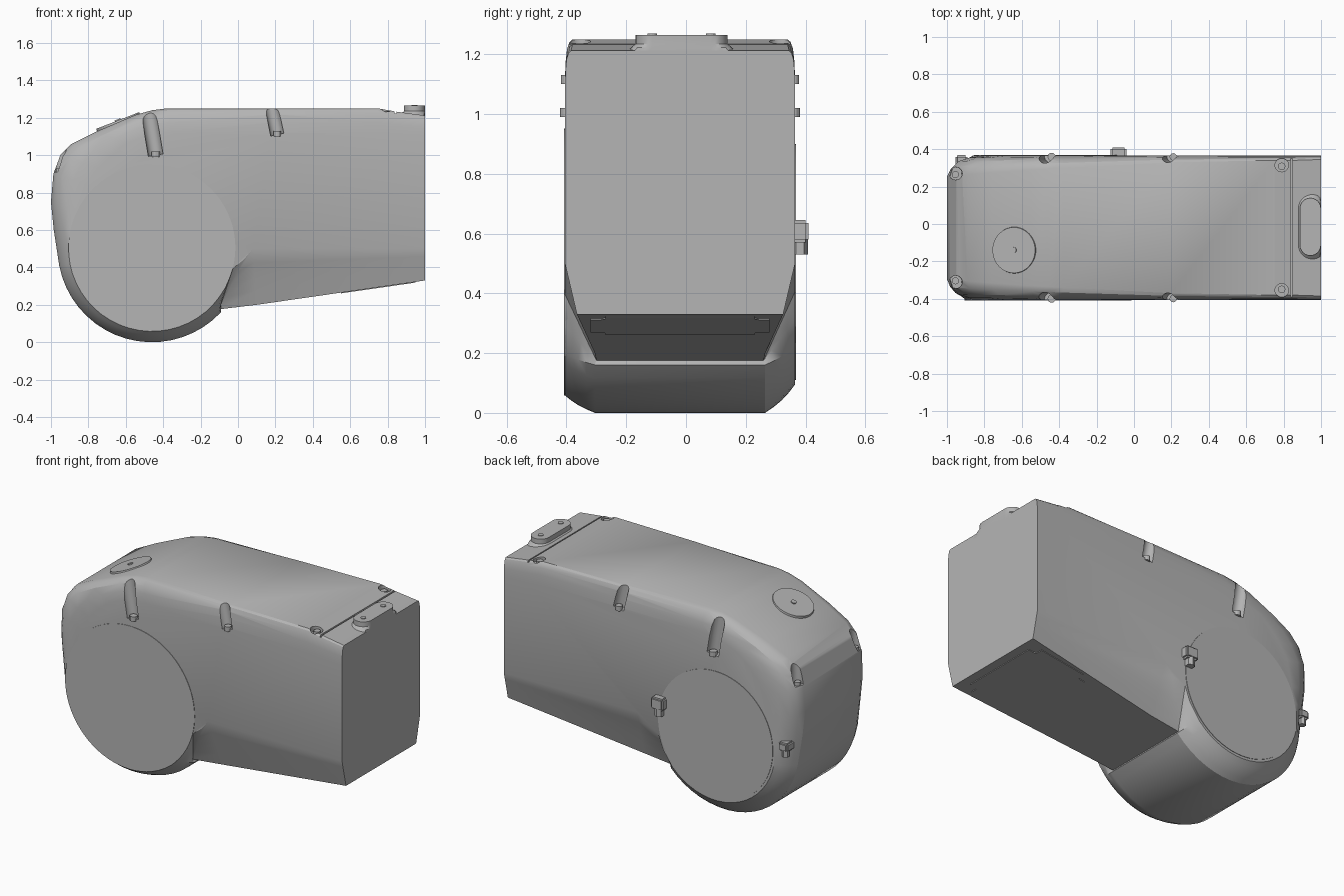
import bpy, bmesh, math
from mathutils import Vector

if "Cube" in bpy.data.objects:
    bpy.data.objects.remove(bpy.data.objects["Cube"])

grey = bpy.data.materials.new("mid_grey")
grey.use_nodes = True
grey.diffuse_color = (0.46, 0.46, 0.46, 1)
grey.node_tree.nodes["Principled BSDF"].inputs["Base Color"].default_value = grey.diffuse_color

MID = -0.02      # middle plane of the housing in y
HALF = 0.385     # half width
HUB = Vector((-0.46, 0.505))


def make(name, bm, helper=False):
    bmesh.ops.recalc_face_normals(bm, faces=bm.faces[:])
    mesh = bpy.data.meshes.new(name)
    bm.to_mesh(mesh)
    bm.free()
    obj = bpy.data.objects.new(name, mesh)
    bpy.context.collection.objects.link(obj)
    mesh.materials.append(grey)
    if helper:
        obj.hide_render = True
        obj.hide_viewport = True
    return obj


def smooth(obj, angle=28):
    bpy.ops.object.select_all(action='DESELECT')
    obj.select_set(True)
    bpy.context.view_layer.objects.active = obj
    bpy.ops.object.shade_smooth_by_angle(angle=math.radians(angle))


def add_rod(bm, a, b, r, sides=24, r2=None):
    a, b = Vector(a), Vector(b)
    d = b - a
    new = bmesh.ops.create_cone(bm, cap_ends=True, segments=sides, radius1=r,
                                radius2=r if r2 is None else r2, depth=d.length)["verts"]
    rot = d.to_track_quat('Z', 'Y').to_matrix()
    for v in new:
        v.co = rot @ v.co + (a + b) / 2


def add_box(bm, lo, hi):
    lo, hi = Vector(lo), Vector(hi)
    for v in bmesh.ops.create_cube(bm, size=1)["verts"]:
        v.co = Vector([(lo[i] + hi[i]) / 2 + v.co[i] * (hi[i] - lo[i]) for i in range(3)])


def rod(name, a, b, r, sides=24, r2=None):
    bm = bmesh.new()
    add_rod(bm, a, b, r, sides, r2)
    obj = make(name, bm)
    smooth(obj)
    return obj


def polar(r, deg):
    t = math.radians(deg)
    return HUB + Vector((math.cos(t), math.sin(t))) * r


def stations(r):
    """Outline point, its half width, matching side point, roundness."""
    out = [((1, .33), .345, (1, .5), 0), ((.1, .2), .285, (.08, .5), 0),
           ((-.1, .176), .28, (.03, .44), 0), ((-.1, .176), .28, polar(r, -14), 0),
           ((-.1, .176), .28, polar(r, -28), 0)]
    for deg in range(-43, -176, -7):
        out.append((polar(.505, deg), .285, polar(r, deg), .06))
    out += [((-.985, .6), .28, polar(r, 168), .1), ((-1, .75), .275, polar(r, 154), .18),
            ((-.987, .9), .275, (-.8, .84), .25), ((-.95, 1), .28, (-.74, .93), .25),
            ((-.89, 1.06), .285, (-.68, 1), .25), ((-.76, 1.125), .295, (-.6, 1.06), .25),
            ((-.55, 1.215), .31, (-.5, 1.1), .25), ((-.46, 1.24), .315, (-.42, 1.115), .25),
            ((-.38, 1.25), .32, (-.35, 1.12), .25), ((.2, 1.25), .35, (.2, 1.12), .25),
            ((.75, 1.25), .36, (.75, 1.12), .25), ((.85, 1.232), .36, (.85, 1.11), .25),
            ((1, 1.212), .365, (1, 1.1), .25)]
    return out


def ring(bm, r, side, t):
    verts = []
    for p, w, q, bulge in stations(r):
        p, q = Vector(p), Vector(q)
        u = t - bulge * math.sin(math.pi * t)          # stay near the outline
        h = t + bulge * math.sin(math.pi * t) * 0.9    # while widening early
        c = p.lerp(q, u)
        verts.append(bm.verts.new((c.x, MID + side * (w + (HALF - w) * h), c.y)))
    return verts


# Housing: one skin lofted between the two flat sides
bm = bmesh.new()
rings = [ring(bm, .447, -1, t) for t in (1, .75, .5, .25, 0)]
rings += [ring(bm, .41, 1, t) for t in (0, .25, .5, .75, 1)]
n = len(rings[0])
for a, b in zip(rings, rings[1:]):
    for i in range(n):
        j = (i + 1) % n
        bm.faces.new((a[i], a[j], b[j], b[i]))
bm.faces.new(rings[0])
bm.faces.new(rings[-1])
bmesh.ops.remove_doubles(bm, verts=bm.verts[:], dist=0.0005)
housing = make("housing", bm)

# Screw pockets along the lid, mirrored on both sides
pockets = [((-.44, 1), (-.49, 1.3), .385, .04), ((.21, 1.11), (.17, 1.3), .385, .036),
           ((.79, 1.215), (.79, 1.3), .335, .036), ((-.955, .91), (-.95, 1.1), .29, .034)]
slope = Vector((-.36, 0, .93))
dish = Vector((-.64, -.14, 1.178))
cut = bmesh.new()
for a, b, h, r in pockets:
    for side in (-1, 1):
        y = MID + side * h
        add_rod(cut, (a[0], y, a[1]), (b[0], y, b[1]), r)
# Groove between the lid and the end block
add_box(cut, (.838, -1, 1.222), (.847, 1, 1.4))
cutter = make("pocket_cutter", cut, helper=True)
mod = housing.modifiers.new("pockets", 'BOOLEAN')
mod.operation = 'DIFFERENCE'
mod.solver = 'EXACT'
mod.object = cutter
bpy.context.view_layer.objects.active = housing
housing.select_set(True)
bpy.ops.object.modifier_apply(modifier="pockets")
smooth(housing)

# Screw heads at the foot of each pocket
for a, b, h, r in pockets:
    for side in (-1, 1):
        y = MID + side * (h - .006)
        rod("lid_screw", (a[0], y, a[1] - .01), (a[0], y, a[1] + .02), r * .55, 12)

# Flat round side covers
rod("front_hub_cover", (HUB.x, MID - HALF + .01, HUB.y), (HUB.x, MID - HALF - .003, HUB.y), .446, 72)
rod("back_hub_cover", (HUB.x, MID + HALF - .01, HUB.y), (HUB.x, MID + HALF + .003, HUB.y), .395, 72)

# Round cap on the sloping lid
rod("lid_cap", dish - slope * .04, dish + slope * .008, .132, 48, .122)
rod("lid_cap_screw", dish, dish + slope * .014, .016, 12)

# Raised mounting lug on the end block, a flared stadium with two bolts
bm = bmesh.new()
loops = []
for z, grow in ((1.19, .05), (1.222, .015), (1.235, 0), (1.265, 0)):
    loop = []
    for k in range(26):
        t = math.pi * (k if k < 13 else k - 1) / 12
        cy = .083 if k < 13 else -.113
        x = .943 + math.cos(t) * (.056 + grow)
        loop.append(bm.verts.new((min(x, 1), cy + math.sin(t) * (.056 + grow), z)))
    loops.append(loop)
for a, b in zip(loops, loops[1:]):
    for i in range(26):
        j = (i + 1) % 26
        bm.faces.new((a[i], a[j], b[j], b[i]))
bm.faces.new(loops[-1])
bm.faces.new(loops[0])
smooth(make("mounting_lug", bm))
for y in (.083, -.113):
    rod("lug_bolt", (.943, y, 1.25), (.943, y, 1.269), .016, 12)

# Small brackets with bolts beside the back cover
bm = bmesh.new()
add_box(bm, (-.125, .34, .57), (-.04, .41, .645))
add_box(bm, (-.955, .29, .52), (-.89, .368, .575))
bmesh.ops.bevel(bm, geom=bm.edges[:], offset=.01, segments=2, affect='EDGES')
smooth(make("back_brackets", bm))
rod("bracket_bolt", (-.083, .382, .53), (-.083, .382, .58), .027, 6)
rod("bracket_bolt", (-.925, .34, .485), (-.925, .34, .53), .022, 6)

# Thin rounded plate under the body
bm = bmesh.new()
add_box(bm, (.55, -.32, -.004), (.95, .28, .004))
upright = [e for e in bm.edges if abs(e.verts[0].co.z - e.verts[1].co.z) > .005]
bmesh.ops.bevel(bm, geom=upright, offset=.05, segments=5, affect='EDGES')
for v in bm.verts:
    v.co.z += .33 - (1 - v.co.x) * .1444
make("underside_plate", bm)
